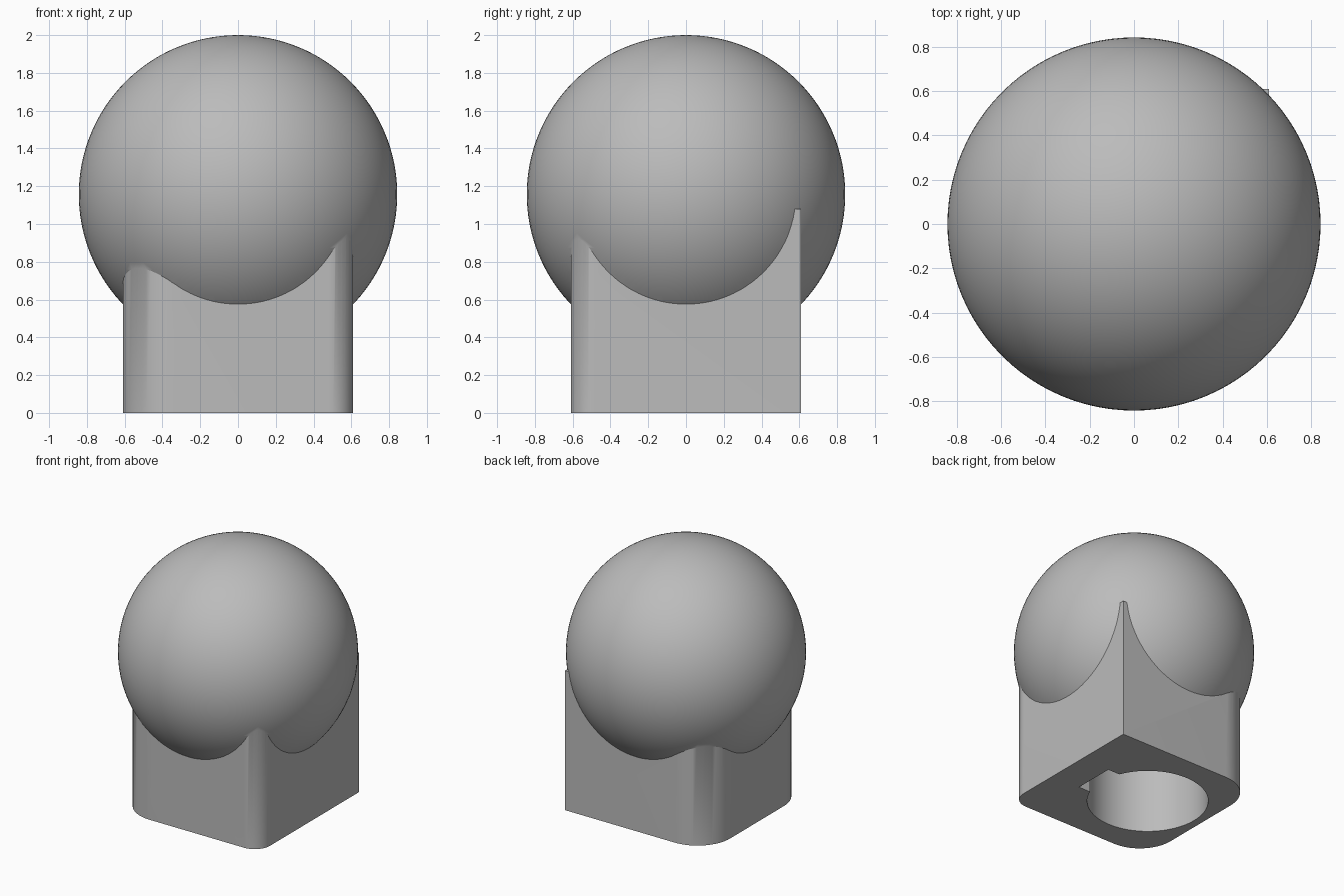
import bpy, bmesh, math
from mathutils import Vector

if "Cube" in bpy.data.objects:
    bpy.data.objects.remove(bpy.data.objects["Cube"], do_unlink=True)

HALF = 0.61
BALL_R = 0.843
BALL_Z = 2 - BALL_R

grey = bpy.data.materials.new("plain grey")
grey.use_nodes = True
colour = (0.5, 0.5, 0.5, 1)
grey.diffuse_color = colour
grey.node_tree.nodes["Principled BSDF"].inputs["Base Color"].default_value = colour


def add_object(name, bm):
    bmesh.ops.recalc_face_normals(bm, faces=bm.faces)
    mesh = bpy.data.meshes.new(name)
    bm.to_mesh(mesh)
    bm.free()
    mesh.materials.append(grey)
    obj = bpy.data.objects.new(name, mesh)
    bpy.context.collection.objects.link(obj)
    return obj


def prism(name, outline, bottom, top):
    bm = bmesh.new()
    face = bm.faces.new([bm.verts.new((x, y, bottom)) for x, y in outline])
    grown = bmesh.ops.extrude_face_region(bm, geom=[face], use_keep_orig=True)
    moved = [v for v in grown["geom"] if isinstance(v, bmesh.types.BMVert)]
    bmesh.ops.translate(bm, verts=moved, vec=(0, 0, top - bottom))
    return add_object(name, bm)


def arc(cx, cy, r, start, end, steps):
    angles = [math.radians(start + (end - start) * i / steps) for i in range(steps + 1)]
    return [(cx + r * math.cos(a), cy + r * math.sin(a)) for a in angles]


def combine(target, tool, operation):
    mod = target.modifiers.new(operation, 'BOOLEAN')
    mod.operation = operation
    mod.solver = 'EXACT'
    mod.object = tool
    bpy.context.view_layer.objects.active = target
    bpy.ops.object.modifier_apply(modifier=mod.name)
    bpy.data.objects.remove(tool, do_unlink=True)


# Square pedestal: one sharp back corner, three rounded corners
outline = [(HALF, HALF)]
for sx, sy, r, start in ((-1, 1, 0.28, 90), (-1, -1, 0.28, 180), (1, -1, 0.13, 270)):
    outline += arc(sx * (HALF - r), sy * (HALF - r), r, start, start + 90, 16)
body = prism("ball_on_pedestal", outline, 0, 1.08)

# Ball resting in the pedestal
bm = bmesh.new()
bmesh.ops.create_uvsphere(bm, u_segments=96, v_segments=64, radius=BALL_R)
bmesh.ops.translate(bm, verts=bm.verts, vec=Vector((0, 0, BALL_Z)))
combine(body, add_object("ball", bm), 'UNION')

# Round socket with a square keyway, open at the bottom
cx, r, key = -0.125, 0.425, 0.16
a = math.degrees(math.asin(key / r))
socket = arc(cx, 0, r, a, 360 - a, 64) + [(0.37, -key), (0.37, key)]
combine(body, prism("socket_cutter", socket, -0.1, 0.8), 'DIFFERENCE')

# Smooth curves, crisp edges
bpy.ops.object.select_all(action='DESELECT')
body.select_set(True)
bpy.context.view_layer.objects.active = body
bpy.ops.object.shade_smooth_by_angle(angle=math.radians(30))
